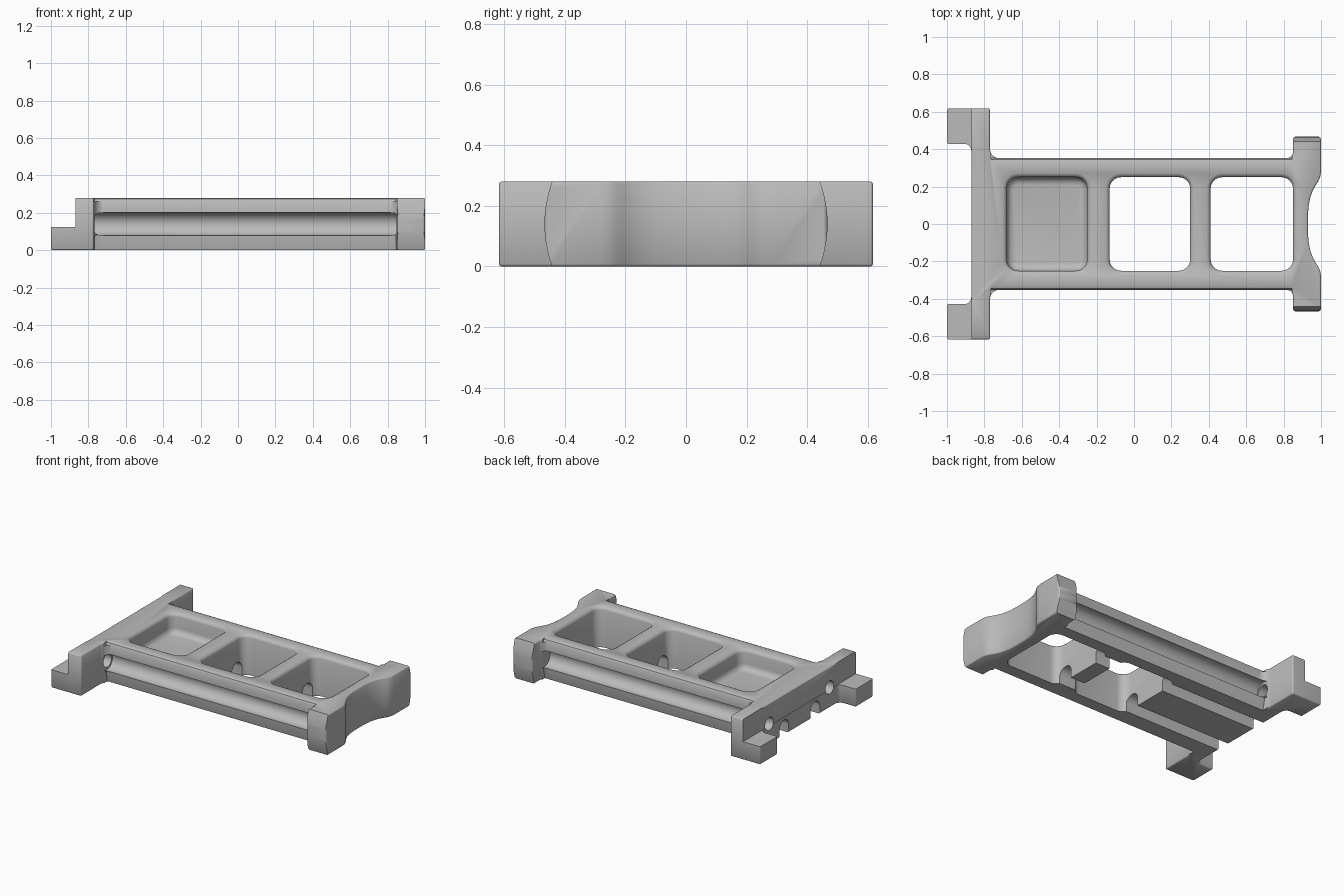
import bpy, bmesh, math
from mathutils import Vector

cube = bpy.data.objects.get("Cube")
if cube:
    bpy.data.objects.remove(cube, do_unlink=True)

H = 0.28  # frame height

grey = bpy.data.materials.new("plain grey")
grey.use_nodes = True
GREY = (0.5, 0.5, 0.5, 1)
grey.diffuse_color = GREY
grey.node_tree.nodes["Principled BSDF"].inputs["Base Color"].default_value = GREY


def rounded(corners, steps=6):
    """Round each (x, y, radius) corner of a closed outline."""
    out, n = [], len(corners)
    for i, (x, y, r) in enumerate(corners):
        p = Vector((x, y))
        if r == 0:
            out.append(p)
            continue
        a = (Vector(corners[i - 1][:2]) - p).normalized()
        b = (Vector(corners[(i + 1) % n][:2]) - p).normalized()
        half = a.angle(b) / 2
        centre = p + (a + b).normalized() * r / math.sin(half)
        start = p + a * r / math.tan(half) - centre
        end = p + b * r / math.tan(half) - centre
        turn = start.angle(end)
        for k in range(steps + 1):
            t = k / steps
            out.append(centre + (start * math.sin((1 - t) * turn)
                                 + end * math.sin(t * turn)) / math.sin(turn))
    return out


def loft(name, rings):
    """Skin a list of equal-length 3D rings and cap both ends."""
    bm = bmesh.new()
    loops = [[bm.verts.new(p) for p in ring] for ring in rings]
    n = len(loops[0])
    for lo, hi in zip(loops, loops[1:]):
        for i in range(n):
            j = (i + 1) % n
            bm.faces.new((lo[i], lo[j], hi[j], hi[i]))
    bm.faces.new(loops[0][::-1])
    bm.faces.new(loops[-1])
    bmesh.ops.recalc_face_normals(bm, faces=bm.faces)
    mesh = bpy.data.meshes.new(name)
    bm.to_mesh(mesh)
    bm.free()
    mesh.materials.append(grey)
    obj = bpy.data.objects.new(name, mesh)
    bpy.context.collection.objects.link(obj)
    return obj


def along_x(name, profile, x0, x1):
    return loft(name, [[(x, y, z) for y, z in profile] for x in (x0, x1)])


def circle(y, z, r, n=32):
    return [(y + r * math.cos(math.tau * i / n), z + r * math.sin(math.tau * i / n))
            for i in range(n)]


def pocket(name, x0, x1, layers):
    """Rounded rectangular cutter; each layer is (height, outward offset)."""
    rings = []
    for z, d in layers:
        a, b, y, r = x0 - d, x1 + d, 0.25 + d, 0.06 + d
        outline = rounded([(a, -y, r), (b, -y, r), (b, y, r), (a, y, r)])
        rings.append([(p.x, p.y, z) for p in outline])
    return loft(name, rings)


def cut(target, cutter):
    mod = target.modifiers.new("cut", "BOOLEAN")
    mod.operation, mod.solver, mod.object = "DIFFERENCE", "EXACT", cutter
    graph = bpy.context.evaluated_depsgraph_get()
    mesh = bpy.data.meshes.new_from_object(target.evaluated_get(graph))
    target.modifiers.clear()
    target.data = mesh
    bpy.data.objects.remove(cutter, do_unlink=True)


# Frame outline: scooped end, side tip, rail, cross bar and foot, then mirrored
half = [(0.93, 0.05, 0), (0.934, 0.1, 0), (0.942, 0.14, 0), (0.954, 0.175, 0),
        (0.97, 0.205, 0), (0.985, 0.228, 0), (0.995, 0.25, 0), (1, 0.28, 0),
        (1, 0.467, 0.015), (0.85, 0.467, 0.015), (0.85, 0.352, 0.035),
        (-0.77, 0.352, 0.05), (-0.77, 0.617, 0.01), (-1, 0.617, 0.01),
        (-1, 0.428, 0.01), (-0.87, 0.428, 0.035)]
outline = rounded(half + [(x, -y, r) for x, y, r in reversed(half)])


def inset_ring(z, d):
    """Outline moved inward by d, at height z."""
    ring, n = [], len(outline)
    for i, p in enumerate(outline):
        e1 = (p - outline[i - 1]).normalized()
        e2 = (outline[(i + 1) % n] - p).normalized()
        n1, n2 = Vector((-e1.y, e1.x)), Vector((-e2.y, e2.x))
        q = p + (n1 + n2) * d / (1 + n1.dot(n2))
        ring.append((q.x, q.y, z))
    return ring


E = 0.008
frame = loft("carrier_frame", [inset_ring(0, E), inset_ring(0.003, 0.003), inset_ring(E, 0),
                               inset_ring(H - E, 0), inset_ring(H - 0.003, 0.003),
                               inset_ring(H, E)])

# Step that lowers the two feet
cut(frame, along_x("foot_step", [(-1, 0.125), (1, 0.125), (1, 1), (-1, 1)], -1.2, -0.868))

# Blind pocket, then two open windows, all with a rounded upper lip
lip = [(H - 0.022, 0), (H - 0.014, 0.003), (H - 0.006, 0.01), (H, 0.021), (H + 0.05, 0.021)]
floor = [(0.14, -0.04), (0.143, -0.025), (0.152, -0.012), (0.165, -0.003), (0.18, 0)]
cut(frame, pocket("blind_pocket", -0.68, -0.25, floor + lip))
for x0, x1 in ((-0.13, 0.30), (0.41, 0.85)):
    cut(frame, pocket("open_window", x0, x1, [(-0.05, 0)] + lip))

for s in (1, -1):
    # Barrel-shaped side tips
    arc = [(s * (0.467 - 0.025 * (i / 6 - 1) ** 2), H * i / 12) for i in range(13)]
    arc = [(s * 0.43, -0.05)] + arc + [(s * 0.43, H + 0.05), (s * 0.7, H + 0.05), (s * 0.7, -0.05)]
    cut(frame, along_x("tip_trim", arc, 0.8, 1.1))
    # Rail: eased top edge, sloping lower flank and long round groove
    cut(frame, along_x("top_ease", [(s * 0.33, H + 0.001), (s * 0.345, H - 0.006),
                                    (s * 0.353, H - 0.02), (s * 0.4, H - 0.02),
                                    (s * 0.4, H + 0.02)], -0.765, 0.845))
    cut(frame, along_x("flank_slope", [(s * 0.353, 0.08), (s * 0.335, -0.001),
                                       (s * 0.335, -0.05), (s * 0.4, -0.05),
                                       (s * 0.4, 0.08)], -0.765, 0.845))
    cut(frame, along_x("side_groove", circle(s * 0.338, 0.14, 0.062), -0.768, 0.848))
    # Round hole through the cross bar, in line with the groove
    cut(frame, along_x("bar_hole", circle(s * 0.33, 0.14, 0.045), -1.1, -0.7))
    # Arched channel along the underside
    arch = [(s * 0.17 + 0.05 * math.cos(math.pi * i / 14),
             0.055 + 0.05 * math.sin(math.pi * i / 14)) for i in range(15)]
    arch = [(s * 0.17 + 0.05, -0.05)] + arch + [(s * 0.17 - 0.05, -0.05)]
    cut(frame, along_x("underside_channel", arch, -1.1, 0.6))

bpy.ops.object.select_all(action="DESELECT")
frame.select_set(True)
bpy.context.view_layer.objects.active = frame
bpy.ops.object.shade_smooth_by_angle(angle=math.radians(32))
